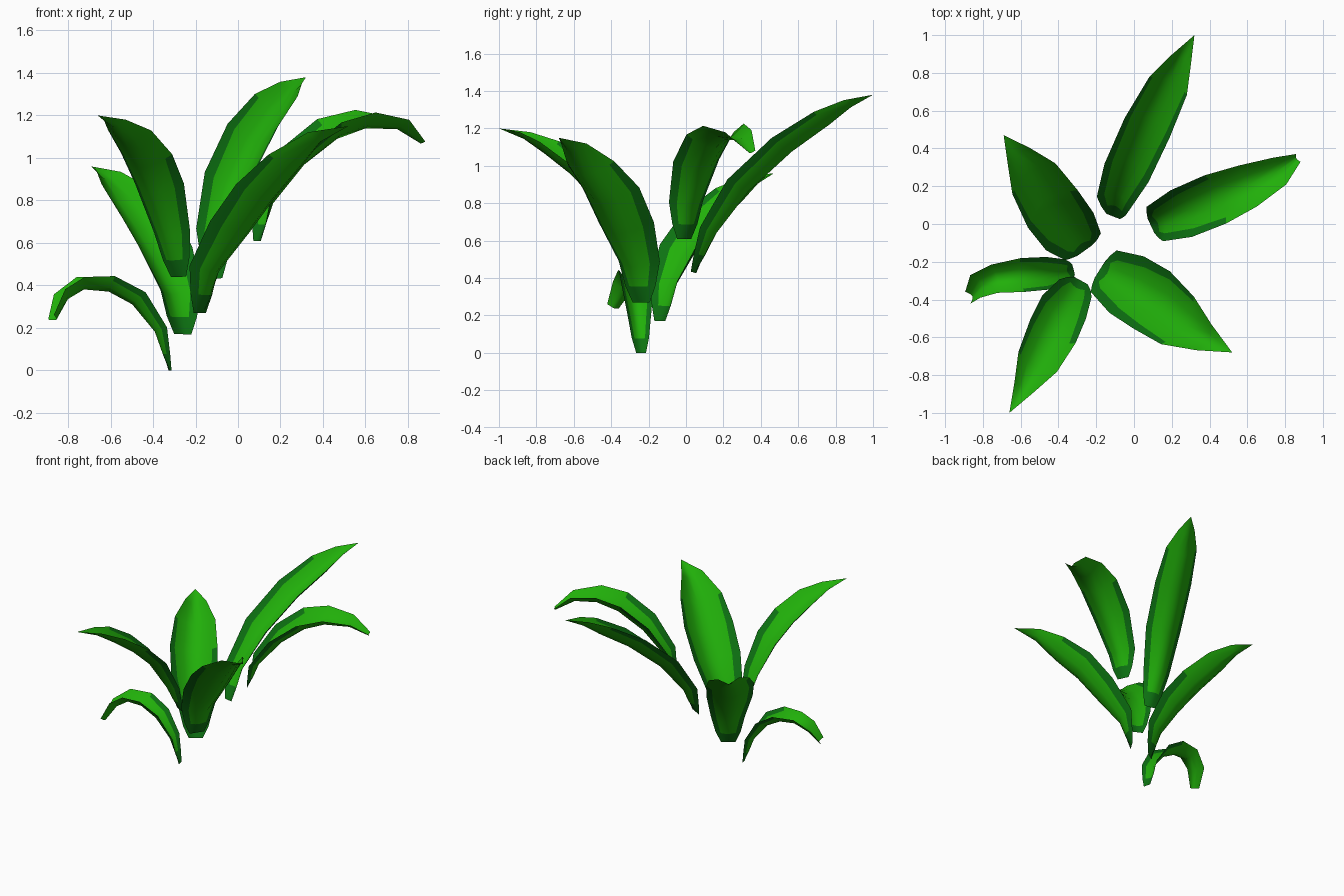
import bpy, bmesh
from mathutils import Vector

cube = bpy.data.objects.get("Cube")
if cube:
    bpy.data.objects.remove(cube)


def make_material(name, color):
    mat = bpy.data.materials.new(name)
    mat.use_nodes = True
    mat.diffuse_color = color
    mat.node_tree.nodes["Principled BSDF"].inputs["Base Color"].default_value = color
    return mat


bright = make_material("bright green", (0.015, 0.43, 0.003, 1))
deep = make_material("deep green", (0.004, 0.17, 0.006, 1))

# Shared blade shape: relative width and cupping along the length
WIDTHS = [0.3, 0.53, 0.72, 0.97, 1.0, 0.85]
CUPPING = [0, 0.6, 0.9, 1, 1, 1, 1, 1]


def make_leaf(name, path, width, margins, tilt=0.0, tip=0.0, cup=0.31):
    """Cupped blade along a path; margins gives the length of the deep right and left
    margins, tilt raises the left margin, tip is the relative end width."""
    pts = [Vector(p) for p in path]
    pts.insert(1, pts[0].lerp(pts[1], 0.4))
    heading = pts[-1] - pts[0]
    left = Vector((-heading.y, heading.x, 0)).normalized() + Vector((0, 0, tilt))
    bm = bmesh.new()
    rings = []
    for j, (p, w) in enumerate(zip(pts, WIDTHS + [0.44 + 0.75 * tip, tip])):
        tangent = (pts[min(j + 1, len(pts) - 1)] - pts[max(j - 1, 0)]).normalized()
        side = (left - tangent * left.dot(tangent)).normalized()
        up = tangent.cross(side)
        half = w * width / 2
        depth = 2 * half * cup * CUPPING[j]
        # the deep margin narrows towards the tip
        rim = min(0.55 + 0.06 * j, 0.85)
        rings.append([bm.verts.new(p + side * half * u - up * depth * (1 - abs(u) ** 1.6))
                      for u in (-1, -rim, -rim / 2, 0, rim / 2, rim, 1)])
    last = len(rings[0]) - 2
    for j in range(len(rings) - 1):
        for i in range(last + 1):
            a, b = rings[j], rings[j + 1]
            face = bm.faces.new((a[i], b[i], b[i + 1], a[i + 1]))
            face.smooth = True
            # deep green at the foot and along the lower margins
            on_margin = (i == 0 and j < margins[0]) or (i == last and j < margins[1])
            face.material_index = int(j == 0 or on_margin)
    bmesh.ops.remove_doubles(bm, verts=bm.verts, dist=0.0005)
    bmesh.ops.recalc_face_normals(bm, faces=bm.faces)
    if sum(f.normal.z for f in bm.faces) < 0:
        bmesh.ops.reverse_faces(bm, faces=bm.faces)
    mesh = bpy.data.meshes.new(name)
    bm.to_mesh(mesh)
    bm.free()
    mesh.materials.append(bright)
    mesh.materials.append(deep)
    obj = bpy.data.objects.new(name, mesh)
    bpy.context.collection.objects.link(obj)


# Six separate leaves fanning out from the centre
make_leaf("back_leaf", [(-.11, .04, .43), (-.11, .11, .67), (-.04, .27, .93), (.07, .51, 1.155),
                        (.18, .73, 1.295), (.25, .87, 1.355), (.32, 1, 1.38)], 0.26, (5, 5),
          tilt=0.05, cup=0.38)
make_leaf("back_right_leaf", [(-.26, -.14, .17), (-.27, -.12, .38), (-.34, -.04, .58), (-.43, .08, .74),
                              (-.53, .24, .87), (-.61, .36, .94), (-.69, .47, .96)], 0.33, (4, 5),
          tilt=0.08)
make_leaf("front_right_leaf", [(-.28, -.3, .44), (-.31, -.34, .65), (-.37, -.44, .88), (-.43, -.57, 1.02),
                               (-.51, -.73, 1.13), (-.58, -.86, 1.18), (-.66, -1, 1.2)], 0.27, (5, 4))
make_leaf("right_leaf", [(-.32, -.24, 0), (-.35, -.25, .2), (-.45, -.26, .36), (-.59, -.27, .44),
                         (-.74, -.29, .44), (-.84, -.33, .37), (-.88, -.39, .25)], 0.18, (4, 4),
          tip=0.4, cup=0.4)
make_leaf("front_left_leaf", [(-.18, -.24, .27), (-.16, -.25, .49), (-.04, -.32, .7), (.09, -.4, .88),
                              (.23, -.51, 1.02), (.37, -.6, 1.12), (.52, -.68, 1.15)], 0.36, (5, 5))
make_leaf("left_leaf", [(.09, -.01, .61), (.11, 0, .81), (.25, .055, 1.03), (.43, .13, 1.175),
                        (.6, .2, 1.22), (.77, .28, 1.185), (.87, .35, 1.08)], 0.28, (4, 4),
          tilt=0.05, tip=0.17, cup=0.34)
